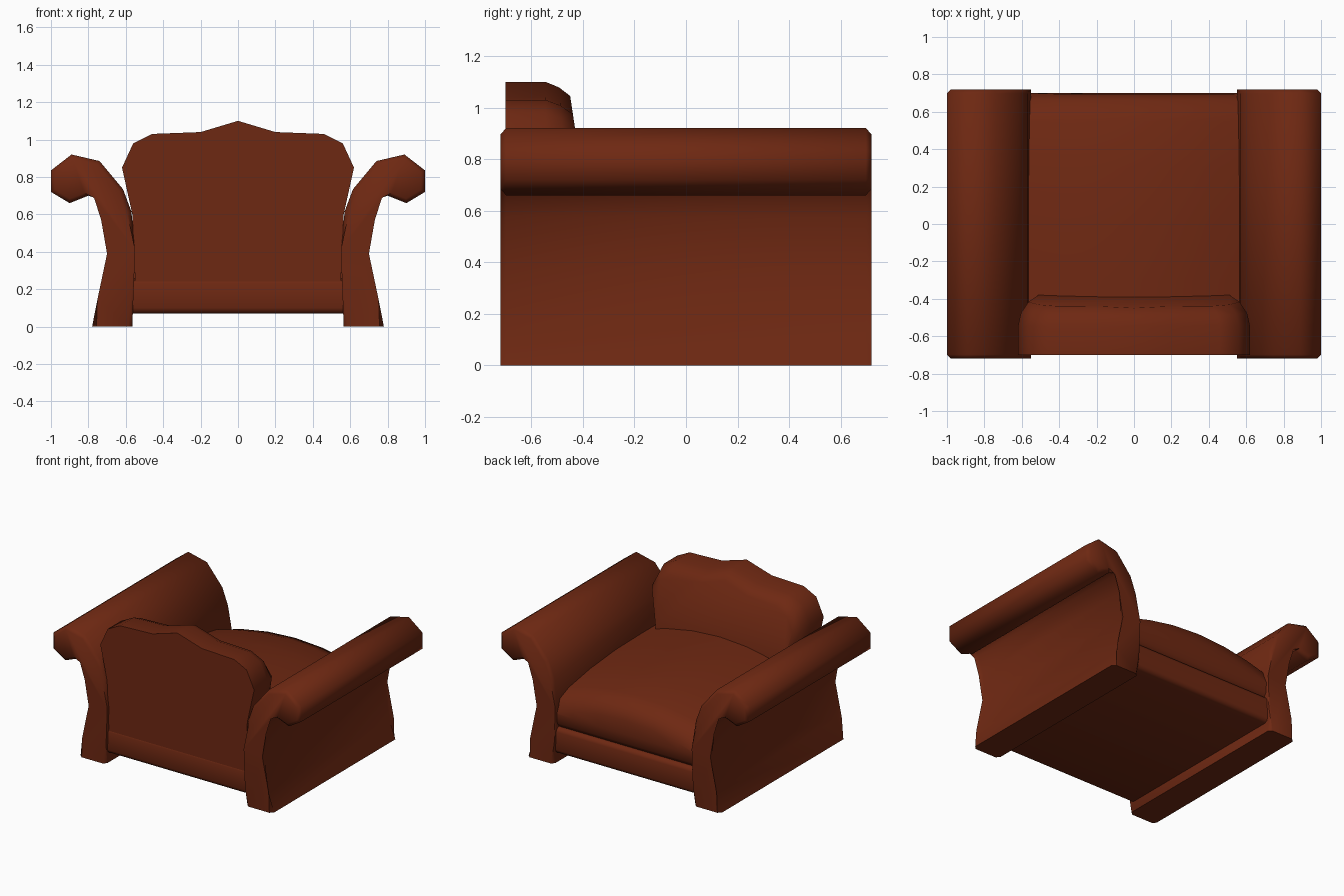
import bpy, bmesh

if "Cube" in bpy.data.objects:
    bpy.data.objects.remove(bpy.data.objects["Cube"])

leather = bpy.data.materials.new("red brown leather")
leather.diffuse_color = (0.155, 0.021, 0.006, 1)
leather.use_nodes = True
leather.node_tree.nodes["Principled BSDF"].inputs["Base Color"].default_value = leather.diffuse_color


def finish(name, bm, angle=1.05):
    """Turn a bmesh into a smooth shaded leather part."""
    bmesh.ops.recalc_face_normals(bm, faces=bm.faces)
    me = bpy.data.meshes.new(name)
    bm.to_mesh(me)
    bm.free()
    me.materials.append(leather)
    ob = bpy.data.objects.new(name, me)
    bpy.context.collection.objects.link(ob)
    bpy.ops.object.select_all(action='DESELECT')
    bpy.context.view_layer.objects.active = ob
    ob.select_set(True)
    bpy.ops.object.shade_smooth_by_angle(angle=angle)
    return ob


def loft(loops):
    """Bridge equal closed loops of points and cap both ends."""
    bm = bmesh.new()
    rings = [[bm.verts.new(p) for p in loop] for loop in loops]
    n = len(rings[0])
    for a, b in zip(rings, rings[1:]):
        for i in range(n):
            j = (i + 1) % n
            bm.faces.new((a[i], a[j], b[j], b[i]))
    bm.faces.new(rings[0])
    bm.faces.new(rings[-1])
    return bm


# Scrolled arms: one profile run along y, rims bevelled, mirrored in x
arm = [(.78, 0), (.73, .14), (.70, .39), (.71, .575), (.75, .70), (.80, .735),
       (.80, .70), (.90, .66), (1, .72), (1, .835), (.89, .92), (.74, .885),
       (.615, .735), (.57, .615), (.55, .41), (.56, .14), (.565, 0)]
for side, label in ((1, "right_arm"), (-1, "left_arm")):
    bm = loft([[(side * x, y, z) for x, z in arm] for y in (-.72, .72)])
    rim = [e for e in bm.edges
           if abs(e.verts[0].co.y - e.verts[1].co.y) < .01
           and max(v.co.z for v in e.verts) > .01]
    bmesh.ops.bevel(bm, geom=rim, offset=.022, segments=1, affect='EDGES',
                    clamp_overlap=False)
    finish(label, bm)

# Base rail between the arms
bm = bmesh.new()
bmesh.ops.create_cube(bm, size=1)
for v in bm.verts:
    v.co = (v.co.x * 1.14, v.co.y * 1.40, .165 + v.co.z * .19)
long_edges = [e for e in bm.edges if abs(e.verts[0].co.x - e.verts[1].co.x) > 1]
bmesh.ops.bevel(bm, geom=long_edges, offset=.03, segments=2, profile=.5,
                affect='EDGES')
finish("base_rail", bm)

# Seat cushion: side profile with the top crowned across the width
seat = [(-.55, .24), (.66, .25), (.69, .29), (.70, .36), (.695, .46),
        (.66, .545), (.55, .585), (.3, .625), (0, .65), (-.3, .655), (-.55, .655)]
stations = (-.57, -.42, -.22, 0, .22, .42, .57)
finish("seat_cushion", loft(
    [[(x, y, z - (.09 * (x / .57) ** 2 if z > .4 else 0)) for y, z in seat]
     for x in stations]))

# Backrest: shaped outline, flat behind, rounded and sloping in front
half = [(.55, .24), (.565, .6), (.62, .85), (.56, .98), (.46, 1.03), (.2, 1.04)]
outline = half + [(0, 1.10)] + [(-x, z) for x, z in reversed(half)]


def shrunk(kx, dz):
    return [(x * kx, z - (dz if z > .9 else dz * .4 if z > .7 else 0))
            for x, z in outline]


back = [[(x, -.70, z) for x, z in outline],
        [(x, -.545, z) for x, z in outline],
        [(x, -.49 + .07 * (1.05 - z), z) for x, z in shrunk(.975, .022)],
        [(x, -.45 + .15 * (1.05 - z), z) for x, z in shrunk(.91, .055)]]
finish("backrest", loft(back))
